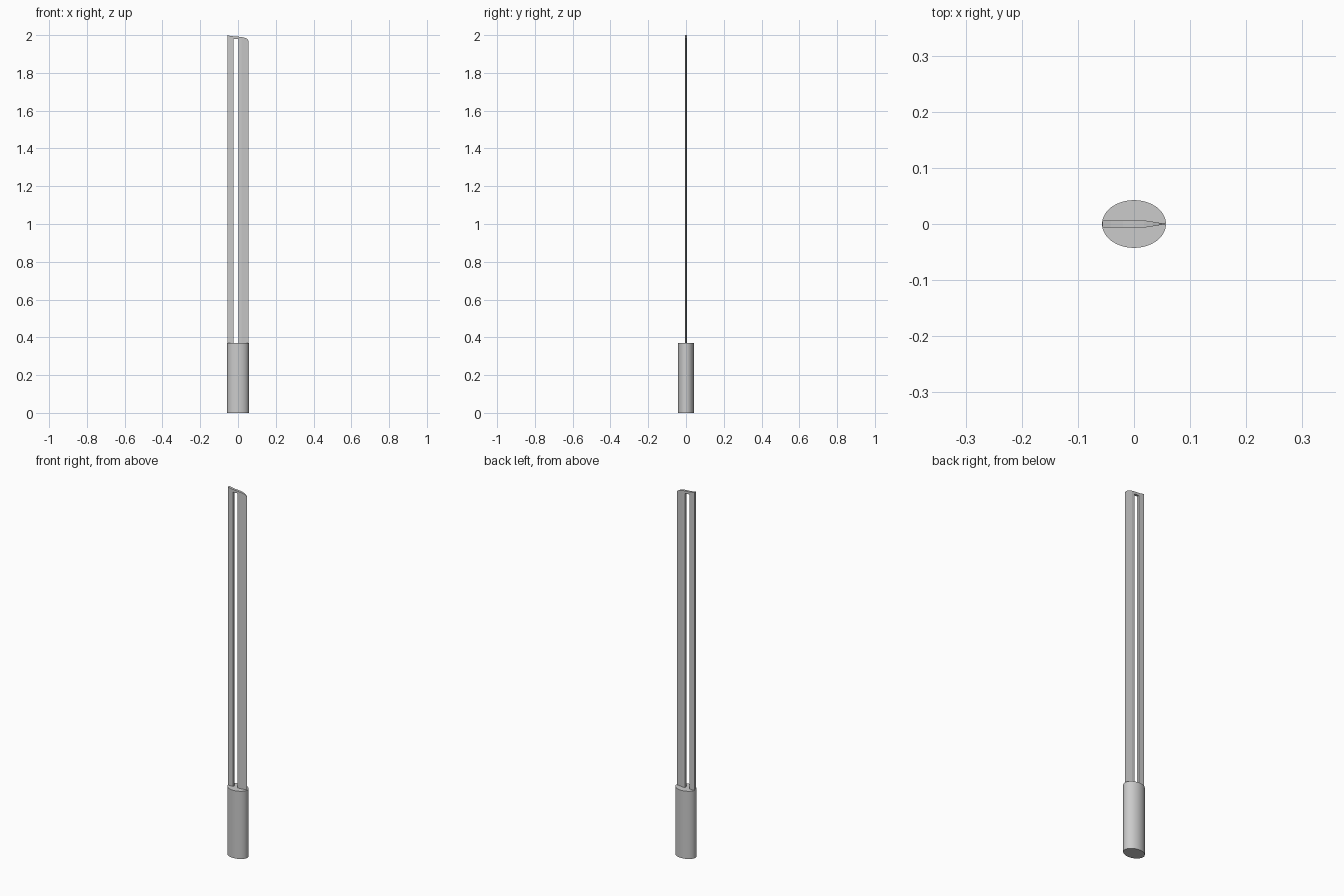
import bpy, bmesh

if "Cube" in bpy.data.objects:
    bpy.data.objects.remove(bpy.data.objects["Cube"])

# Handle: smooth elliptical cylinder
bpy.ops.mesh.primitive_cylinder_add(vertices=64, radius=1, depth=0.37, location=(0, 0, 0.185))
handle = bpy.context.object
handle.name = "handle"
handle.scale = (0.057, 0.0425, 1)
bpy.ops.object.transform_apply(location=False, rotation=False, scale=True)
bpy.ops.object.shade_smooth_by_angle()

# Blade: flat spine on the left tapering to a cutting edge on the right
# columns are (x, half thickness, top z)
columns = [(-0.0565, 0.0065, 2.0), (-0.042, 0.0065, 1.996), (-0.02, 0.0065, 1.993),
           (0.0, 0.0065, 1.992), (0.018, 0.0065, 1.990), (0.032, 0.0043, 1.987),
           (0.044, 0.0023, 1.983), (0.051, 0.0012, 1.977), (0.0555, 0.0004, 1.969)]
bm = bmesh.new()
rings = []
for x, t, top in columns:
    rings.append([bm.verts.new(p) for p in
                  ((x, -t, 0.36), (x, t, 0.36), (x, t, top), (x, -t, top))])
for a, b in zip(rings, rings[1:]):
    for i in range(4):
        j = (i + 1) % 4
        bm.faces.new((a[i], a[j], b[j], b[i]))
bm.faces.new(rings[0])
bm.faces.new(rings[-1])
bmesh.ops.recalc_face_normals(bm, faces=bm.faces)
mesh = bpy.data.meshes.new("blade")
bm.to_mesh(mesh)
bm.free()
blade = bpy.data.objects.new("blade", mesh)
bpy.context.collection.objects.link(blade)

# Long slot through the blade
bpy.ops.mesh.primitive_cube_add(size=1, location=(-0.011, 0, (0.365 + 1.979) / 2))
cutter = bpy.context.object
cutter.name = "slot_cutter"
cutter.scale = (0.027, 0.1, 1.979 - 0.365)
cutter.hide_render = True
cut = blade.modifiers.new("slot", 'BOOLEAN')
cut.object = cutter
cut.operation = 'DIFFERENCE'
cut.solver = 'EXACT'
bpy.context.view_layer.objects.active = blade
bpy.ops.object.modifier_apply(modifier="slot")
bpy.data.objects.remove(cutter)
